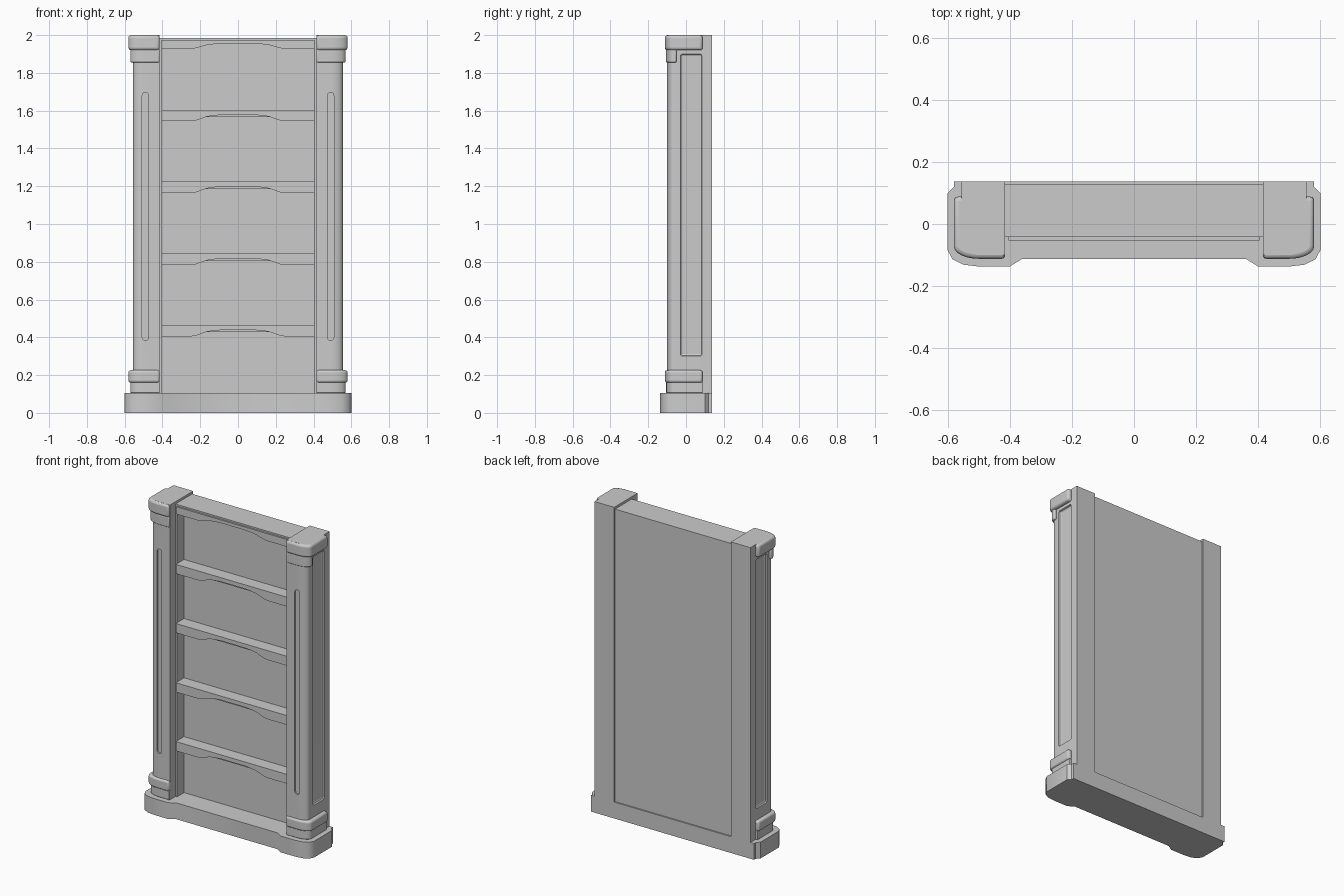
import bpy
import bmesh
from math import radians, cos, sin, pi, tau

if "Cube" in bpy.data.objects:
    bpy.data.objects.remove(bpy.data.objects["Cube"], do_unlink=True)

GREY = (0.6, 0.6, 0.6, 1.0)
mat = bpy.data.materials.new("plain grey")
mat.use_nodes = True
mat.diffuse_color = GREY
mat.node_tree.nodes["Principled BSDF"].inputs["Base Color"].default_value = GREY


def prism(name, outline, lo, hi, axis="z"):
    """Extrude an outline along z (outline is x, y) or along y (outline is x, z)."""
    def place(a, b, t):
        return (a, b, t) if axis == "z" else (a, t, b)
    bm = bmesh.new()
    rings = [[bm.verts.new(place(a, b, t)) for a, b in outline] for t in (lo, hi)]
    n = len(outline)
    bm.faces.new(rings[0])
    bm.faces.new(rings[1])
    for i in range(n):
        j = (i + 1) % n
        bm.faces.new((rings[0][i], rings[0][j], rings[1][j], rings[1][i]))
    bmesh.ops.recalc_face_normals(bm, faces=bm.faces)
    mesh = bpy.data.meshes.new(name)
    bm.to_mesh(mesh)
    bm.free()
    mesh.materials.append(mat)
    obj = bpy.data.objects.new(name, mesh)
    bpy.context.collection.objects.link(obj)
    return obj


def box(name, x0, x1, y0, y1, z0, z1):
    return prism(name, [(x0, y0), (x1, y0), (x1, y1), (x0, y1)], z0, z1)


def mirror(obj):
    obj.modifiers.new("mirror", "MIRROR").use_axis[0] = True


def bevel(obj, width, segments=3):
    mod = obj.modifiers.new("bevel", "BEVEL")
    mod.width = width
    mod.segments = segments
    mod.limit_method = "ANGLE"
    mod.angle_limit = radians(50)


def smooth(obj):
    bpy.ops.object.select_all(action="DESELECT")
    obj.select_set(True)
    bpy.context.view_layer.objects.active = obj
    bpy.ops.object.shade_smooth_by_angle(angle=radians(35))


def corner_outline(inner, outer, front, back, rx, ry):
    """Plan of one post with its outer front corner rounded."""
    pts = [(inner, back), (inner, front)]
    for i in range(9):
        a = pi / 2 * i / 8
        pts.append((outer - rx + rx * sin(a), front + ry - ry * cos(a)))
    return pts + [(outer, back)]


def cut(obj, cutter):
    mod = obj.modifiers.new("cut", "BOOLEAN")
    mod.operation = "DIFFERENCE"
    mod.solver = "EXACT"
    mod.object = cutter
    cutter.hide_render = True
    cutter.hide_set(True)


# Plinth with two projecting feet
half = [(0.36, -0.112), (0.40, -0.137), (0.50, -0.137), (0.55, -0.131), (0.585, -0.113),
        (0.60, -0.085), (0.60, 0.10), (0.58, 0.12), (0.58, 0.137)]
plinth = prism("plinth", half + [(-x, y) for x, y in reversed(half)], 0, 0.105)
smooth(plinth)

# Posts with a front flute and a sunken side panel
post = prism("posts", corner_outline(0.415, 0.555, -0.10, 0.137, 0.06, 0.035), 0.105, 2.0)
r = 0.017
flute = []
for z, start in ((1.68, 0), (0.40, pi)):
    flute += [(0.49 + r * cos(start + pi * i / 8), z + r * sin(start + pi * i / 8))
              for i in range(9)]
cut(post, prism("flute_cutter", flute, -0.2, -0.09, "y"))
side_cutter = box("side_panel_cutter", 0.543, 0.62, -0.03, 0.085, 0.30, 1.90)
bevel(side_cutter, 0.011, 2)
cut(post, side_cutter)
mirror(post)
smooth(post)

# Capitals and lower collars wrapped round each post: name, outer, front, back, z range, bevel
bands = [
    ("capitals", 0.58, -0.112, 0.088, 1.92, 2.0, 0.014),
    ("capital_necks", 0.57, -0.106, -0.05, 1.855, 1.925, 0.008),
    ("collars", 0.58, -0.112, 0.088, 0.16, 0.226, 0.012),
    ("collar_feet", 0.57, -0.105, 0.088, 0.105, 0.165, 0.004),
]
for name, outer, front, back, z0, z1, width in bands:
    band = prism(name, corner_outline(0.415, outer, front, back, 0.08, 0.04), z0, z1)
    bevel(band, width)
    mirror(band)
    smooth(band)

# Inner side boards, thick back and top
sides = box("side_boards", 0.405, 0.416, -0.042, 0.128, 0.105, 1.985)
mirror(sides)
box("back_panel", -0.405, 0.405, 0.03, 0.128, 0.105, 1.985)
box("top_board", -0.405, 0.405, -0.042, 0.03, 1.955, 1.985)


def shelf_trim(name, top, bottom, rise):
    """Front lip whose lower edge lifts into a shallow arch."""
    pts = [(-0.405, top), (-0.405, bottom)]
    arch = [(-0.25, 0), (-0.225, 0.1), (-0.195, 0.4), (-0.165, 0.72),
            (-0.13, 0.88), (-0.08, 1)]
    pts += [(x, bottom + rise * f) for x, f in arch]
    pts += [(-x, bottom + rise * f) for x, f in reversed(arch)]
    pts += [(0.405, bottom), (0.405, top)]
    return prism(name, pts, -0.053, -0.035, "y")


# Shelves
for n, top in enumerate((0.465, 0.843, 1.224, 1.604), 1):
    box(f"shelf_{n}", -0.405, 0.405, -0.04, 0.03, top - 0.038, top)
    shelf_trim(f"shelf_trim_{n}", top, top - 0.06, 0.034)
shelf_trim("top_trim", 1.975, 1.928, 0.027)
